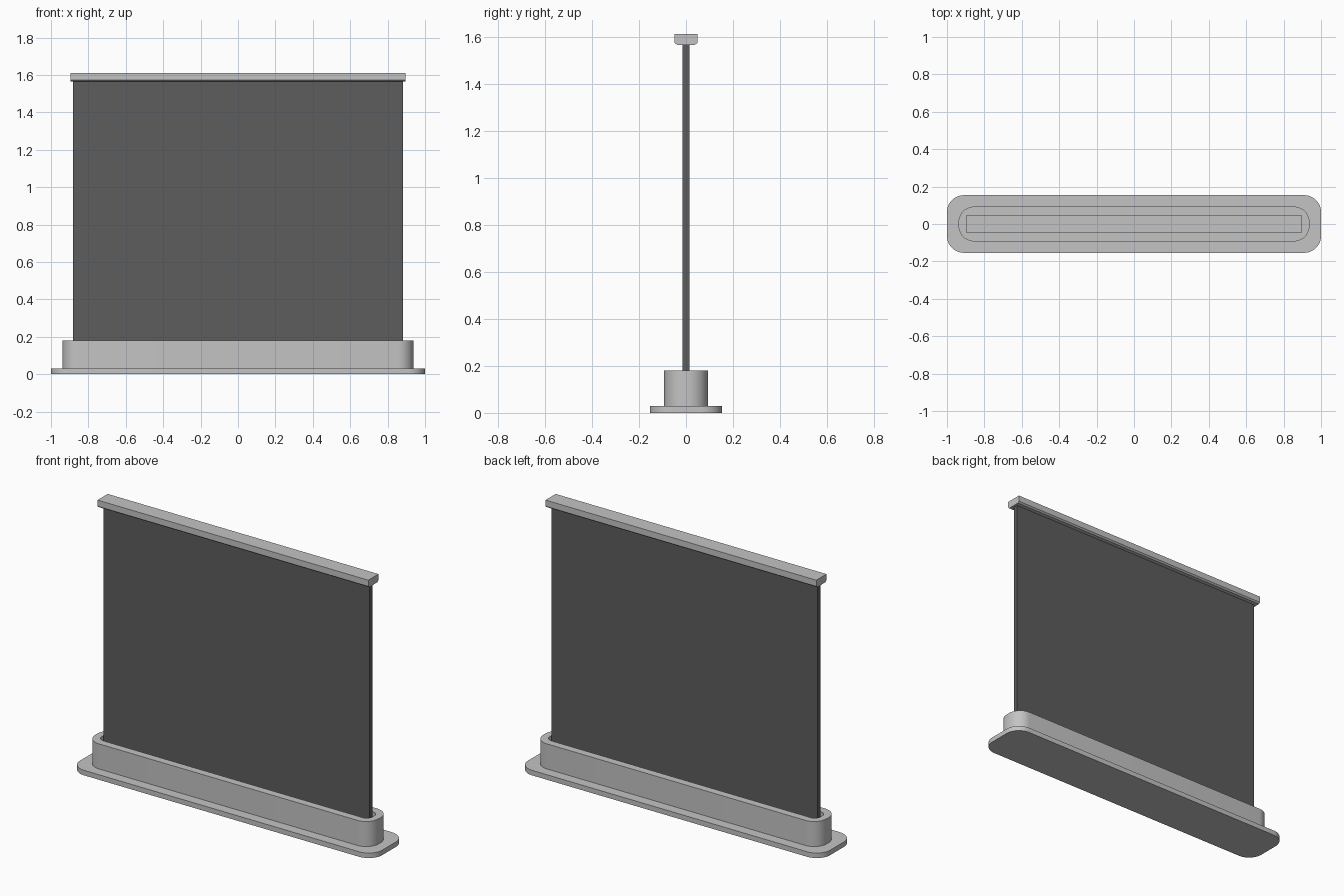
import bpy, bmesh, math

if "Cube" in bpy.data.objects:
    bpy.data.objects.remove(bpy.data.objects["Cube"])


def material(name, v):
    m = bpy.data.materials.new(name)
    m.diffuse_color = (v, v, v, 1)
    m.use_nodes = True
    m.node_tree.nodes["Principled BSDF"].inputs["Base Color"].default_value = m.diffuse_color
    return m


light = material("light grey", 0.55)
dark = material("dark grey", 0.11)


def rounded(hx, hy, r, n=10):
    """Rounded rectangle outline."""
    pts = []
    for k, (sx, sy) in enumerate([(1, 1), (-1, 1), (-1, -1), (1, -1)]):
        for i in range(n + 1):
            a = math.pi / 2 * (k + i / n)
            pts.append((sx * (hx - r) + r * math.cos(a), sy * (hy - r) + r * math.sin(a)))
    return pts


def loft(name, rings, mat):
    """Closed solid through a list of (outline, z) rings."""
    bm = bmesh.new()
    loops = [[bm.verts.new((x, y, z)) for x, y in pts] for pts, z in rings]
    for a, b in zip(loops, loops[1:]):
        for i in range(len(a)):
            j = (i + 1) % len(a)
            bm.faces.new((a[i], a[j], b[j], b[i]))
    bm.faces.new(loops[0][::-1])
    bm.faces.new(loops[-1])
    bmesh.ops.recalc_face_normals(bm, faces=bm.faces)
    me = bpy.data.meshes.new(name)
    bm.to_mesh(me)
    bm.free()
    ob = bpy.data.objects.new(name, me)
    bpy.context.collection.objects.link(ob)
    me.materials.append(mat)
    bpy.ops.object.select_all(action='DESELECT')
    ob.select_set(True)
    bpy.context.view_layer.objects.active = ob
    bpy.ops.object.shade_smooth_by_angle(angle=math.radians(30))
    return ob


def rect(hx, hy):
    return [(hx, hy), (-hx, hy), (-hx, -hy), (hx, -hy)]


# Foot plate
plate = rounded(1.0, 0.154, 0.09)
loft("base_plate", [(plate, 0), (plate, 0.03)], light)

# Open-topped housing
outer = rounded(0.938, 0.093, 0.083)
inner = rounded(0.896, 0.047, 0.04)
loft("housing", [(outer, 0.03), (outer, 0.18), (inner, 0.18), (inner, 0.04)], light)

# Screen panel rising out of the housing
panel = rect(0.881, 0.015)
loft("screen", [(panel, 0.04), (panel, 1.568)], dark)

# Top bar with chamfered lower edges
loft("top_bar", [(rect(0.896, 0.039), 1.565), (rect(0.896, 0.048), 1.573),
                 (rect(0.896, 0.048), 1.61)], light)
